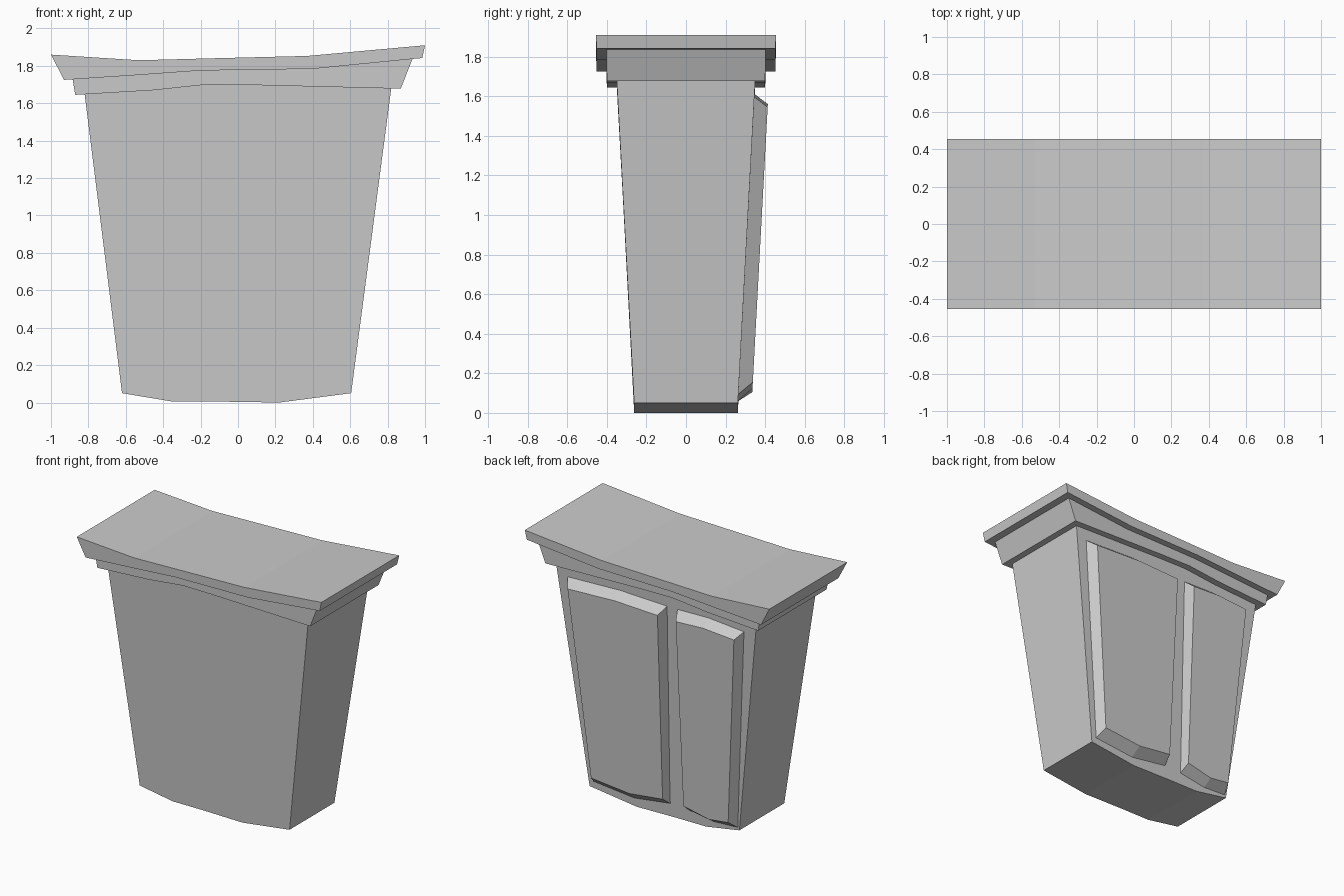
import bpy, bmesh

if "Cube" in bpy.data.objects:
    bpy.data.objects.remove(bpy.data.objects["Cube"])


def loft(name, loop_a, loop_b):
    """Closed solid between two matching loops of 3D points."""
    bm = bmesh.new()
    a = [bm.verts.new(p) for p in loop_a]
    b = [bm.verts.new(p) for p in loop_b]
    n = len(a)
    for i in range(n):
        j = (i + 1) % n
        bm.faces.new((a[i], a[j], b[j], b[i]))
    bm.faces.new(a[::-1])
    bm.faces.new(b)
    bmesh.ops.recalc_face_normals(bm, faces=bm.faces[:])
    me = bpy.data.meshes.new(name)
    bm.to_mesh(me)
    bm.free()
    ob = bpy.data.objects.new(name, me)
    bpy.context.collection.objects.link(ob)
    return ob


def block(name, low, low_y, top, top_y):
    """Front profile (low edge, top edge) spanning -y to +y."""
    def side(s):
        return ([(x, s * low_y, z) for x, z in low]
                + [(x, s * top_y, z) for x, z in reversed(top)])
    return loft(name, side(-1), side(1))


def body_y(z):
    return 0.262 + 0.088 * max(z - 0.05, 0) / 1.63


def panel(name, base_low, base_top, face_low, face_top):
    """Raised bevelled panel on the sloping back of the body."""
    base = [(x, body_y(z) - 0.005, z) for x, z in base_low + base_top[::-1]]
    face = [(x, body_y(z) + 0.07, z) for x, z in face_low + face_top[::-1]]
    return loft(name, base, face)


# Tapered body with a bowed underside
block("body",
      [(-.62, .05), (-.35, .005), (-.1, .005), (.22, 0), (.605, .05)], .262,
      [(-.82, 1.65), (-.45, 1.675), (-.17, 1.70), (.1, 1.70), (.82, 1.685)], .35)

# Lower moulding under the top slab
block("moulding",
      [(-.87, 1.645), (-.45, 1.67), (-.17, 1.70), (.1, 1.697), (.87, 1.678)], .40,
      [(-.885, 1.732), (-.5, 1.757), (-.2, 1.777), (.4, 1.788), (.935, 1.842)], .402)

# Sagging top slab
block("top_slab",
      [(-.93, 1.725), (-.55, 1.75), (-.2, 1.775), (.4, 1.784), (.985, 1.842)], .452,
      [(-1, 1.86), (-.53, 1.83), (-.15, 1.84), (.37, 1.853), (1, 1.91)], .455)

# Two raised panels on the back
panel("wide_panel",
      [(.57, .09), (.24, .055), (-.06, .095)],
      [(.73, 1.60), (.30, 1.615), (-.09, 1.60)],
      [(.54, .155), (.23, .123), (-.045, .155)],
      [(.68, 1.545), (.29, 1.56), (-.055, 1.545)])
panel("narrow_panel",
      [(-.20, .09), (-.42, .055), (-.61, .065)],
      [(-.17, 1.60), (-.42, 1.605), (-.72, 1.58)],
      [(-.215, .15), (-.42, .105), (-.58, .125)],
      [(-.205, 1.54), (-.43, 1.55), (-.68, 1.53)])
